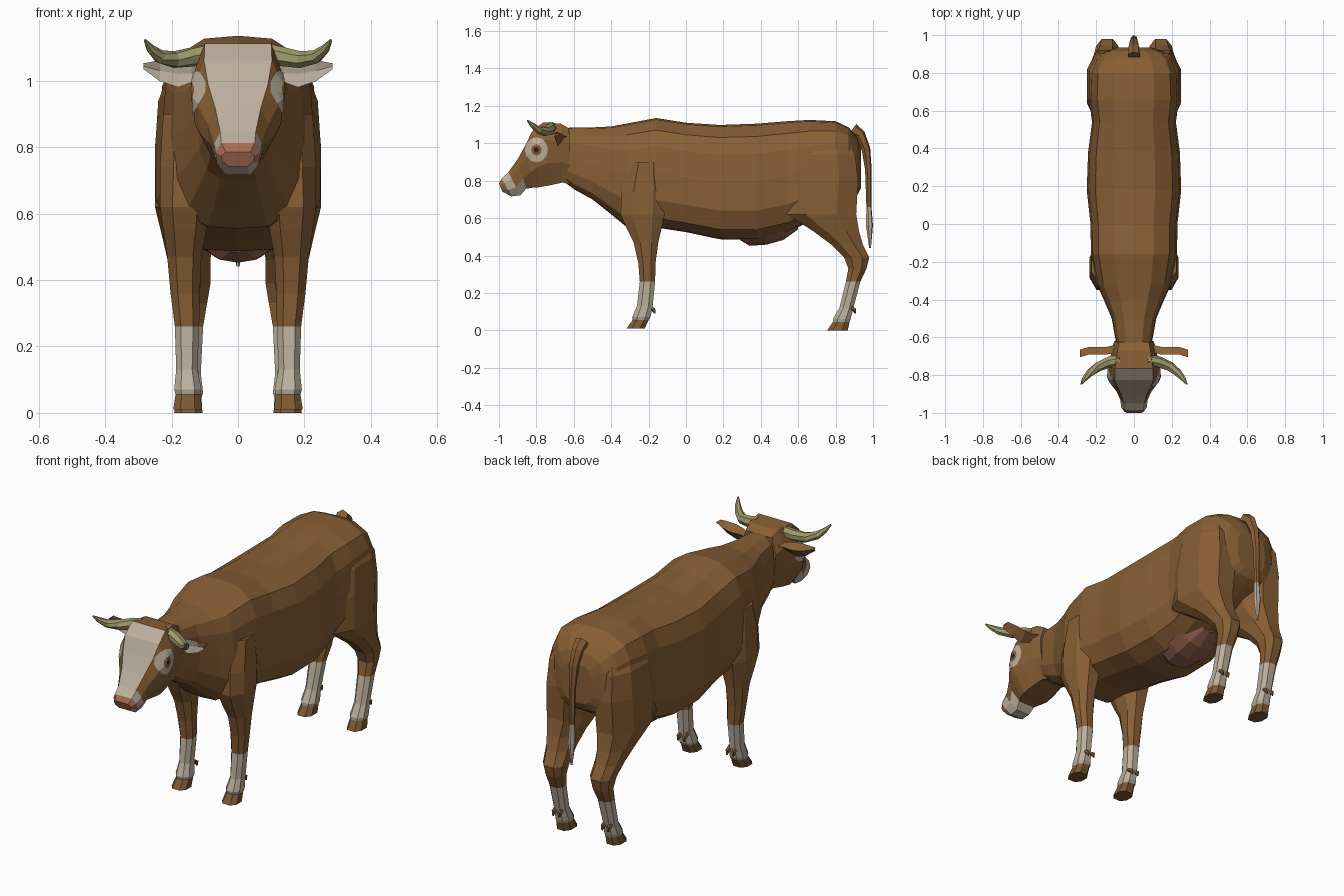
import bpy, bmesh, math
from mathutils import Vector
from mathutils.bvhtree import BVHTree


def material(name, rgb):
    m = bpy.data.materials.new(name)
    m.diffuse_color = (*rgb, 1)
    return m


BROWN = material("brown coat", (0.25, 0.115, 0.036))
WHITE = material("cream white", (0.50, 0.43, 0.33))
PINK = material("nose pink", (0.38, 0.15, 0.09))
UDDER = material("udder pink", (0.27, 0.11, 0.07))
HORN = material("horn", (0.35, 0.32, 0.15))
HOOF = material("hoof brown", (0.20, 0.10, 0.037))
DARK = material("dark eye", (0.03, 0.018, 0.01))


def finish(name, bm, mats):
    me = bpy.data.meshes.new(name)
    bm.to_mesh(me)
    for m in mats:
        me.materials.append(m)
    ob = bpy.data.objects.new(name, me)
    bpy.context.collection.objects.link(ob)
    return ob


def loft(name, rings, mats, rule=lambda i, s: 0, end=0):
    """Skin closed rings; rule(ring, segment) picks the material."""
    bm = bmesh.new()
    vs = [[bm.verts.new(p) for p in r] for r in rings]
    n = len(rings[0])
    for i in range(len(vs) - 1):
        for k in range(n):
            j = (k + 1) % n
            f = bm.faces.new((vs[i][k], vs[i][j], vs[i + 1][j], vs[i + 1][k]))
            f.material_index = rule(i, k)
    bm.faces.new(vs[0]).material_index = rule(0, 0)
    bm.faces.new(vs[-1]).material_index = end
    bmesh.ops.recalc_face_normals(bm, faces=bm.faces)
    tree = BVHTree.FromBMesh(bm)
    finish(name, bm, mats)
    bm.free()
    return tree


def section(half, ring):
    """Symmetric section between a top point and a bottom point."""
    yt, zt, yb, zb, w = ring
    full = half + [(-u, v) for u, v in half[-2:0:-1]]
    return [(u * w, yb + (yt - yb) * v, zb + (zt - zb) * v) for u, v in full]


def tube(name, path, radii, mats, rule=lambda i, s: 0, n=6, end=0):
    pts = [Vector(p) for p in path]
    rings = []
    for i, p in enumerate(pts):
        d = (pts[min(i + 1, len(pts) - 1)] - pts[max(i - 1, 0)]).normalized()
        a = d.cross(Vector((0.3, 1, 0.2))).normalized()
        b = d.cross(a)
        rings.append([p + radii[i] * (a * math.cos(t * math.tau / n) + b * math.sin(t * math.tau / n))
                      for t in range(n)])
    loft(name, rings, mats, rule, end)


# Trunk and neck: y, bottom, top, half width
trunk = [(-0.67, 0.81, 1.08, 0.085), (-0.60, 0.755, 1.085, 0.10), (-0.50, 0.70, 1.085, 0.118),
         (-0.40, 0.62, 1.09, 0.16), (-0.32, 0.555, 1.105, 0.198), (-0.16, 0.55, 1.135, 0.228),
         (0.0, 0.525, 1.11, 0.23), (0.18, 0.487, 1.098, 0.25), (0.38, 0.485, 1.105, 0.243),
         (0.54, 0.525, 1.118, 0.222), (0.66, 0.58, 1.125, 0.238), (0.80, 0.65, 1.118, 0.232),
         (0.87, 0.69, 1.085, 0.205), (0.915, 0.72, 1.03, 0.15), (0.935, 0.76, 0.97, 0.09)]
trunk_half = [(0, 1), (0.45, 0.985), (0.82, 0.89), (0.96, 0.74), (1, 0.5), (0.99, 0.25),
              (0.80, 0.085), (0.45, 0.01), (0, 0)]
loft("body", [section(trunk_half, (y, t, y, b, w)) for y, b, t, w in trunk], [BROWN])

# Head: top y, top z, bottom y, bottom z, half width
head = [(-0.625, 1.08, -0.615, 0.78, 0.105), (-0.67, 1.105, -0.66, 0.79, 0.118),
        (-0.765, 1.112, -0.73, 0.775, 0.135), (-0.825, 1.06, -0.785, 0.765, 0.138),
        (-0.858, 0.99, -0.82, 0.763, 0.122), (-0.90, 0.915, -0.855, 0.757, 0.092),
        (-0.95, 0.845, -0.885, 0.722, 0.072), (-0.985, 0.812, -0.935, 0.716, 0.068),
        (-1.0, 0.785, -0.982, 0.742, 0.05)]
head_half = [(0, 1), (0.74, 1), (1, 0.72), (0.94, 0.35), (0.55, 0.0), (0, 0)]


def head_colour(i, k):
    s = min(k, 9 - k)
    if i == 7:
        return 2 if s < 3 else 1
    if i == 6 or (i == 5 and s > 2):
        return 1
    return 1 if s == 0 and i >= 2 else 0


head_tree = loft("head", [section(head_half, r) for r in head], [BROWN, WHITE, PINK], head_colour, 2)


# Eye patches: thin plates following the cheek, white, brown lid and dark eye
def eye(side):
    bm = bmesh.new()
    n = 12

    def on_head(y, z):
        hit = head_tree.ray_cast(Vector((side, y, z)), Vector((-side, 0, 0)))[0]
        x = abs(hit.x) if hit else 0.09
        return bm.verts.new((side * (x + 0.005), y, z))

    mid = on_head(-0.80, 0.965)
    prev = None
    for r, m in ((0.014, 2), (0.028, 1), (0.045, 0), (0.062, 0)):
        ring = [on_head(-0.80 + r * math.cos(a * math.tau / n), 0.965 + 1.08 * r * math.sin(a * math.tau / n))
                for a in range(n)]
        for k in range(n):
            j = (k + 1) % n
            quad = (ring[k], ring[j], prev[j], prev[k]) if prev else (ring[k], ring[j], mid)
            f = bm.faces.new(quad)
            f.material_index = m
            f.normal_update()
            if f.normal.x * side < 0:
                f.normal_flip()
        prev = ring
    finish("eye_patch", bm, [WHITE, BROWN, DARK])
    bm.free()


# Legs: z, front y, back y, inner x, outer x
hind = [(1.04, 0.62, 0.86, 0.05, 0.19), (0.94, 0.57, 0.905, 0.04, 0.238), (0.80, 0.54, 0.92, 0.035, 0.25),
        (0.62, 0.54, 0.91, 0.05, 0.25), (0.53, 0.68, 0.925, 0.075, 0.228), (0.46, 0.775, 0.945, 0.083, 0.212),
        (0.39, 0.845, 0.98, 0.083, 0.20), (0.33, 0.868, 0.965, 0.093, 0.19), (0.26, 0.855, 0.932, 0.105, 0.185),
        (0.12, 0.82, 0.895, 0.112, 0.182), (0.06, 0.785, 0.88, 0.105, 0.188), (0.045, 0.785, 0.875, 0.11, 0.185),
        (0.0, 0.755, 0.865, 0.107, 0.192)]
fore = [(0.90, -0.30, -0.13, 0.08, 0.225), (0.74, -0.345, -0.11, 0.07, 0.235), (0.62, -0.35, -0.115, 0.085, 0.235),
        (0.55, -0.32, -0.13, 0.095, 0.225), (0.47, -0.28, -0.148, 0.11, 0.213), (0.36, -0.255, -0.163, 0.115, 0.203),
        (0.26, -0.247, -0.165, 0.117, 0.19), (0.13, -0.262, -0.178, 0.122, 0.186), (0.07, -0.288, -0.19, 0.11, 0.192),
        (0.055, -0.285, -0.20, 0.113, 0.188), (0.01, -0.318, -0.22, 0.108, 0.195)]
octagon = [(1, 0.45), (0.5, 1), (-0.5, 1), (-1, 0.45), (-1, -0.45), (-0.5, -1), (0.5, -1), (1, -0.45)]


def leg(name, data, side):
    rings = [[(side * ((a + b) / 2 + (b - a) / 2 * u), (f + r) / 2 + (r - f) / 2 * v, z) for u, v in octagon]
             for z, f, r, a, b in data]
    last = len(data) - 2

    def colour(i, k):
        return 2 if i == last else 1 if data[i][0] < 0.27 else 0
    loft(name, rings, [BROWN, WHITE, HOOF], colour, 2)
    # Dewclaws behind the ankle
    y = data[-4][2]
    for x in (0.13, 0.165):
        tube(name + "_dewclaw", [(side * x, y - 0.02, 0.125), (side * x, y + 0.006, 0.11), (side * x, y + 0.012, 0.09)],
             [0.012, 0.012, 0.004], [HOOF], n=5)


for side in (1, -1):
    eye(side)
    leg("front_leg", fore, side)
    leg("hind_leg", hind, side)
    # Horn sweeping out, forward and up
    tube("horn", [(side * x, y, z) for x, y, z in
                  ((0.07, -0.72, 1.085), (0.13, -0.73, 1.073), (0.19, -0.755, 1.063),
                   (0.235, -0.79, 1.072), (0.262, -0.82, 1.095), (0.28, -0.848, 1.122))],
         [0.03, 0.03, 0.026, 0.021, 0.014, 0.004], [HORN], n=7)
    # Ear with pale inside: x, y, bottom, top
    ear = [(0.10, -0.665, 1.01, 1.04), (0.14, -0.675, 0.995, 1.05), (0.18, -0.675, 0.98, 1.06),
           (0.235, -0.675, 0.998, 1.062), (0.285, -0.69, 1.035, 1.052)]
    loft("ear", [[(side * x, y - 0.015, t), (side * x, y - 0.008, (t + b) / 2), (side * x, y - 0.015, b),
                  (side * x, y + 0.025, (t + b) / 2 + 0.01)] for x, y, b, t in ear],
         [BROWN, WHITE], lambda i, k: 1 if k < 2 else 0)

# Tail with a pale tuft
tail = [(0, 0.89, 1.075), (0, 0.93, 1.045), (0, 0.962, 0.97), (0, 0.975, 0.86), (0, 0.978, 0.66),
        (0, 0.981, 0.56), (0, 0.984, 0.44)]
tube("tail", tail, [0.035, 0.03, 0.024, 0.018, 0.014, 0.019, 0.005], [BROWN, WHITE],
     lambda i, k: 1 if i >= 4 else 0, end=1)

# Udder under the rear belly: y, bottom, top, half width
udder = [(0.29, 0.482, 0.52, 0.04), (0.34, 0.452, 0.53, 0.10), (0.43, 0.458, 0.55, 0.125),
         (0.52, 0.483, 0.58, 0.115), (0.60, 0.54, 0.60, 0.06)]
loft("udder", [section([(0, 1), (0.9, 0.9), (1, 0.55), (0.55, 0.12), (0, 0)], (y, t, y, b, w))
               for y, b, t, w in udder], [UDDER])
